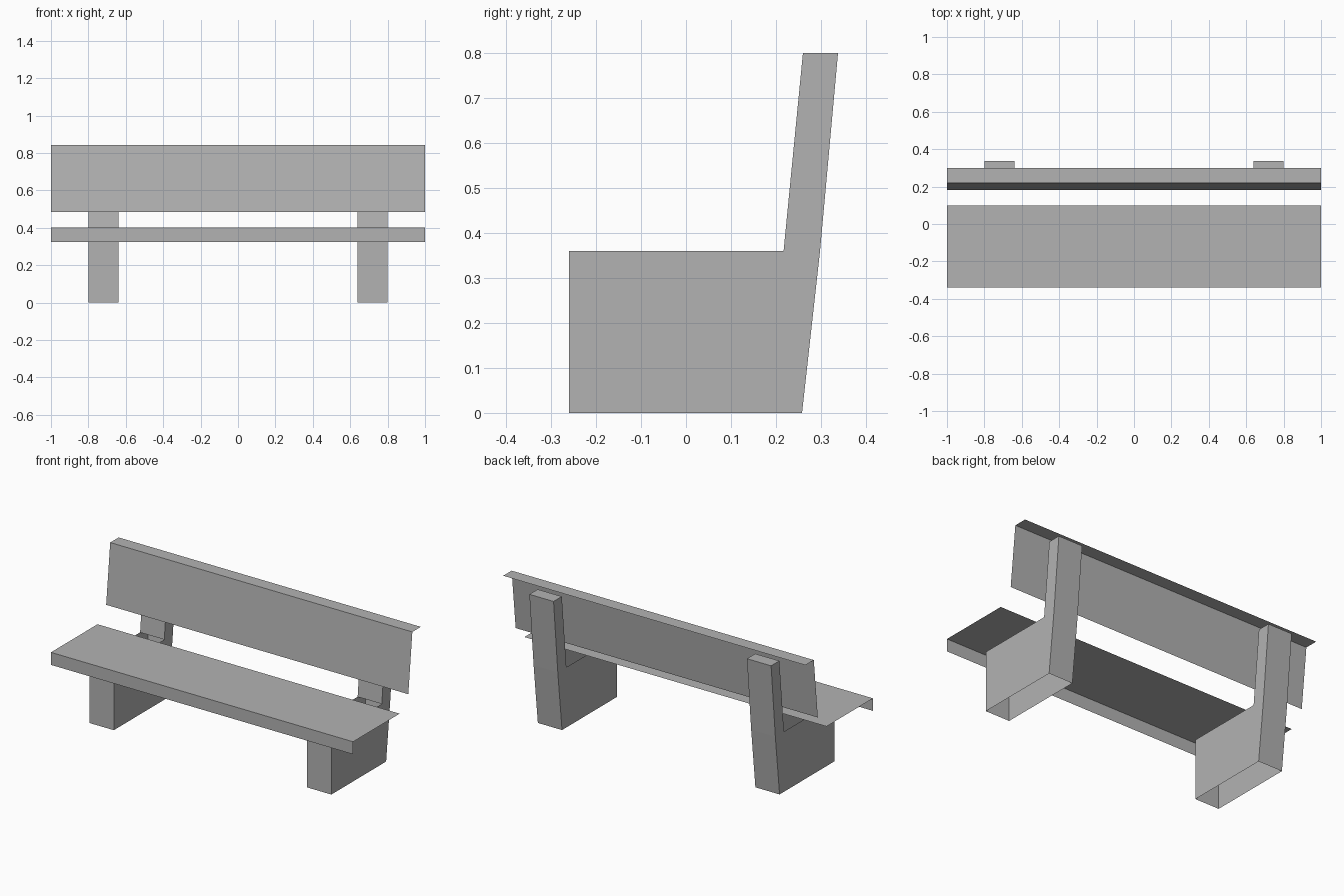
import bpy
import bmesh

cube = bpy.data.objects.get("Cube")
if cube:
    bpy.data.objects.remove(cube, do_unlink=True)

grey = bpy.data.materials.new("plain grey")
grey.use_nodes = True
colour = (0.45, 0.45, 0.45, 1)
grey.diffuse_color = colour
grey.node_tree.nodes["Principled BSDF"].inputs["Base Color"].default_value = colour


def sweep(name, profile, x0, x1, open_edges=(), closed=False):
    """Stretch a (y, z) profile along x; closed profiles get end caps."""
    bm = bmesh.new()
    near = [bm.verts.new((x0, y, z)) for y, z in profile]
    far = [bm.verts.new((x1, y, z)) for y, z in profile]
    count = len(profile)
    for i in range(count if closed else count - 1):
        j = (i + 1) % count
        if i not in open_edges:
            bm.faces.new((far[i], near[i], near[j], far[j]))
    if closed:
        bm.faces.new(far)
        bm.faces.new(near[::-1])
    mesh = bpy.data.meshes.new(name)
    bm.to_mesh(mesh)
    bm.free()
    mesh.materials.append(grey)
    obj = bpy.data.objects.new(name, mesh)
    bpy.context.collection.objects.link(obj)
    return obj


# Seat and backrest: thin angled sheets with open ends, backs and undersides
sweep("seat", [(0.10, 0.40), (-0.34, 0.40), (-0.34, 0.325)], -1, 1)
sweep("backrest", [(0.30, 0.843), (0.22, 0.843), (0.182, 0.485)], -1, 1)

# Hollow supports: open underneath and under the seat
support = [(-0.26, 0.36), (-0.26, 0), (0.258, 0), (0.298, 0.36),
           (0.338, 0.80), (0.26, 0.80), (0.217, 0.36)]
underside, seat_ledge = 1, 6
for name, x0 in (("right_support", -0.80), ("left_support", 0.64)):
    sweep(name, support, x0, x0 + 0.16, (underside, seat_ledge), closed=True)
